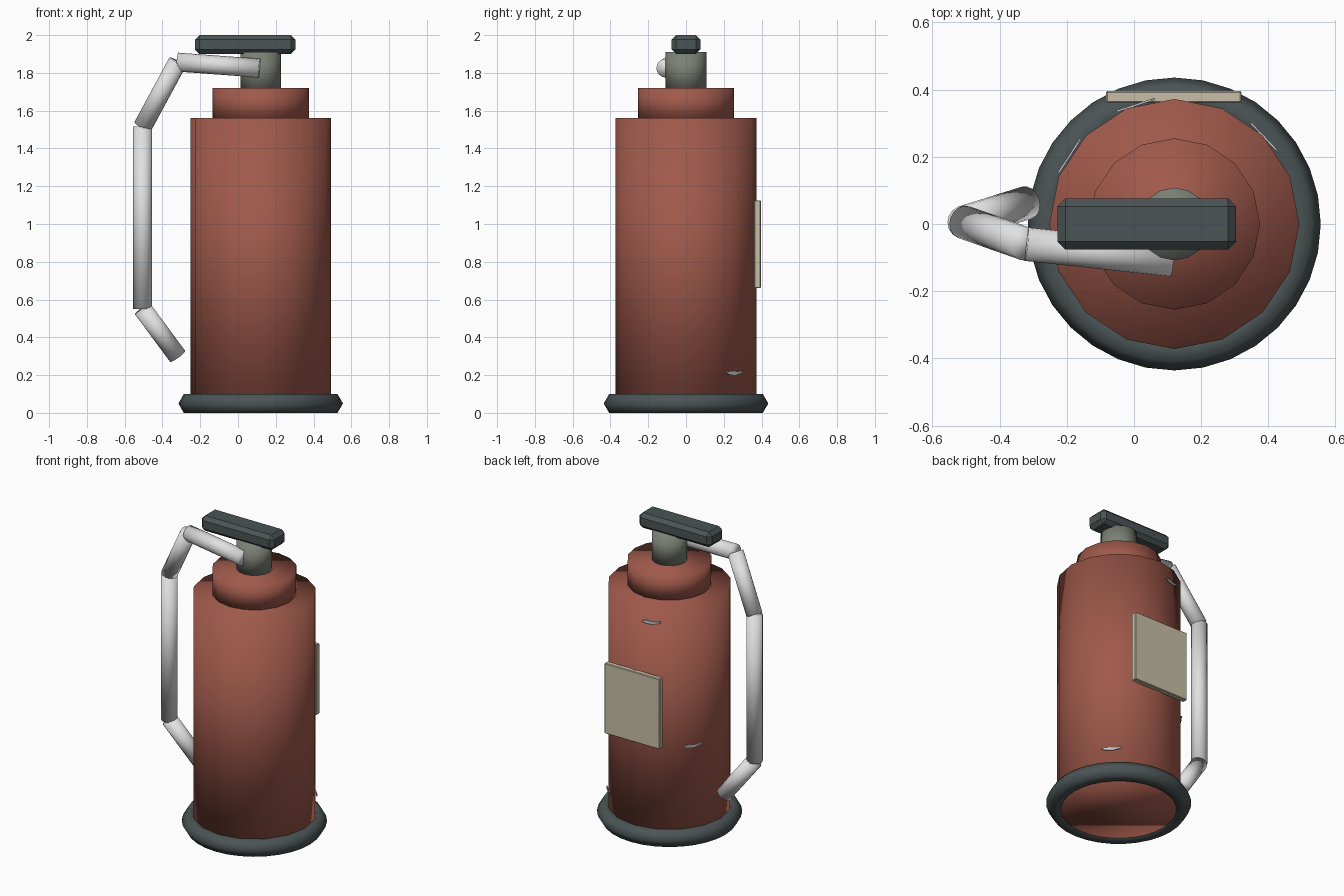
import bpy, bmesh
from math import cos, sin, pi, radians
from mathutils import Vector, Matrix

cube = bpy.data.objects.get("Cube")
if cube:
    bpy.data.objects.remove(cube, do_unlink=True)

AXIS_X = 0.12   # centre line of the tank


def material(name, r, g, b):
    m = bpy.data.materials.new(name)
    m.use_nodes = True
    m.diffuse_color = (r, g, b, 1)
    m.node_tree.nodes["Principled BSDF"].inputs["Base Color"].default_value = (r, g, b, 1)
    return m


RED = material("brick red", 0.35, 0.10, 0.07)
DARK = material("dark rubber", 0.07, 0.088, 0.09)
METAL = material("grey metal", 0.20, 0.22, 0.18)
BEIGE = material("beige paper", 0.58, 0.52, 0.38)
WHITE = material("pale hose", 0.75, 0.75, 0.75)
SCUFF = material("bare scuff", 0.55, 0.56, 0.57)


def finish(bm, name, mat, smooth):
    bmesh.ops.recalc_face_normals(bm, faces=bm.faces)
    for f in bm.faces:
        f.smooth = smooth
    me = bpy.data.meshes.new(name)
    bm.to_mesh(me)
    bm.free()
    me.materials.append(mat)
    ob = bpy.data.objects.new(name, me)
    bpy.context.collection.objects.link(ob)
    return ob


def rod(name, a, b, radius, mat, sides=16):
    """Capped cylinder between two points."""
    a, b = Vector(a), Vector(b)
    d = b - a
    turn = d.to_track_quat('Z', 'Y').to_matrix().to_4x4() if d.x or d.y else Matrix()
    bm = bmesh.new()
    bmesh.ops.create_cone(bm, cap_ends=True, segments=sides, radius1=radius,
                          radius2=radius, depth=d.length,
                          matrix=Matrix.Translation((a + b) / 2) @ turn)
    return finish(bm, name, mat, True)


def box(name, low, high, bevel, mat):
    """Chamfered box between two corners."""
    low, high = Vector(low), Vector(high)
    bm = bmesh.new()
    bmesh.ops.create_cube(bm, size=1, matrix=Matrix.Translation((low + high) / 2)
                          @ Matrix.Diagonal((*(high - low), 1)))
    bmesh.ops.bevel(bm, geom=bm.edges[:], offset=bevel, segments=1, affect='EDGES')
    return finish(bm, name, mat, False)


def ring(name, z, major, minor, mat, steps=32, sides=6):
    """Torus around the tank's centre line."""
    bm = bmesh.new()
    loops = []
    for i in range(steps):
        u = 2 * pi * i / steps
        loop = []
        for j in range(sides):
            v = 2 * pi * j / sides
            r = major + minor * cos(v)
            loop.append(bm.verts.new((AXIS_X + r * cos(u), r * sin(u), z + minor * sin(v))))
        loops.append(loop)
    for i in range(steps):
        p, q = loops[i], loops[(i + 1) % steps]
        for j in range(sides):
            k = (j + 1) % sides
            bm.faces.new((p[j], q[j], q[k], p[k]))
    return finish(bm, name, mat, True)


def scuff(name, angle, z):
    """Thin wavy flake lying on the tank wall."""
    a = radians(angle)
    out = Vector((cos(a), sin(a), 0))
    side = Vector((-sin(a), cos(a), 0))
    centre = Vector((AXIS_X, 0, z)) + out * 0.369
    outline = [(-0.06, 0.0), (-0.03, -0.009), (0.01, -0.010), (0.055, 0.003),
               (0.06, 0.014), (0.015, 0.007), (-0.02, 0.012), (-0.05, 0.009)]
    bm = bmesh.new()
    face = bm.faces.new([bm.verts.new(centre + side * s + Vector((0, 0, h)))
                         for s, h in outline])
    new = bmesh.ops.extrude_face_region(bm, geom=[face])["geom"]
    bmesh.ops.translate(bm, vec=out * 0.006,
                        verts=[v for v in new if isinstance(v, bmesh.types.BMVert)])
    return finish(bm, name, SCUFF, False)


# Tank, shoulder, valve and base ring
for name, z0, z1, radius, mat in (("tank", 0.005, 1.56, 0.372, RED),
                                  ("shoulder", 1.55, 1.72, 0.255, RED),
                                  ("valve", 1.71, 1.91, 0.108, METAL)):
    rod(name, (AXIS_X, 0, z0), (AXIS_X, 0, z1), radius, mat)
ring("base_ring", 0.05, 0.378, 0.0577, DARK)

# Top lever and back label
box("lever", (-0.228, -0.076, 1.9), (0.304, 0.076, 2.0), 0.024, DARK)
box("label", (-0.083, 0.361, 0.66), (0.32, 0.396, 1.125), 0.004, BEIGE)

# Hose in straight lengths
path = [(0.115, -0.107, 1.825), (-0.32, -0.06, 1.857), (-0.505, 0.005, 1.515),
        (-0.505, 0.005, 0.55), (-0.32, 0.063, 0.30)]
for i, (a, b) in enumerate(zip(path, path[1:])):
    rod("hose_length_%d" % (i + 1), a, b, 0.05, WHITE)

# Worn spots on the paint
scuff("scuff_low", 43.5, 0.21)
scuff("scuff_middle", 147, 0.64)
scuff("scuff_high", 108, 1.46)
